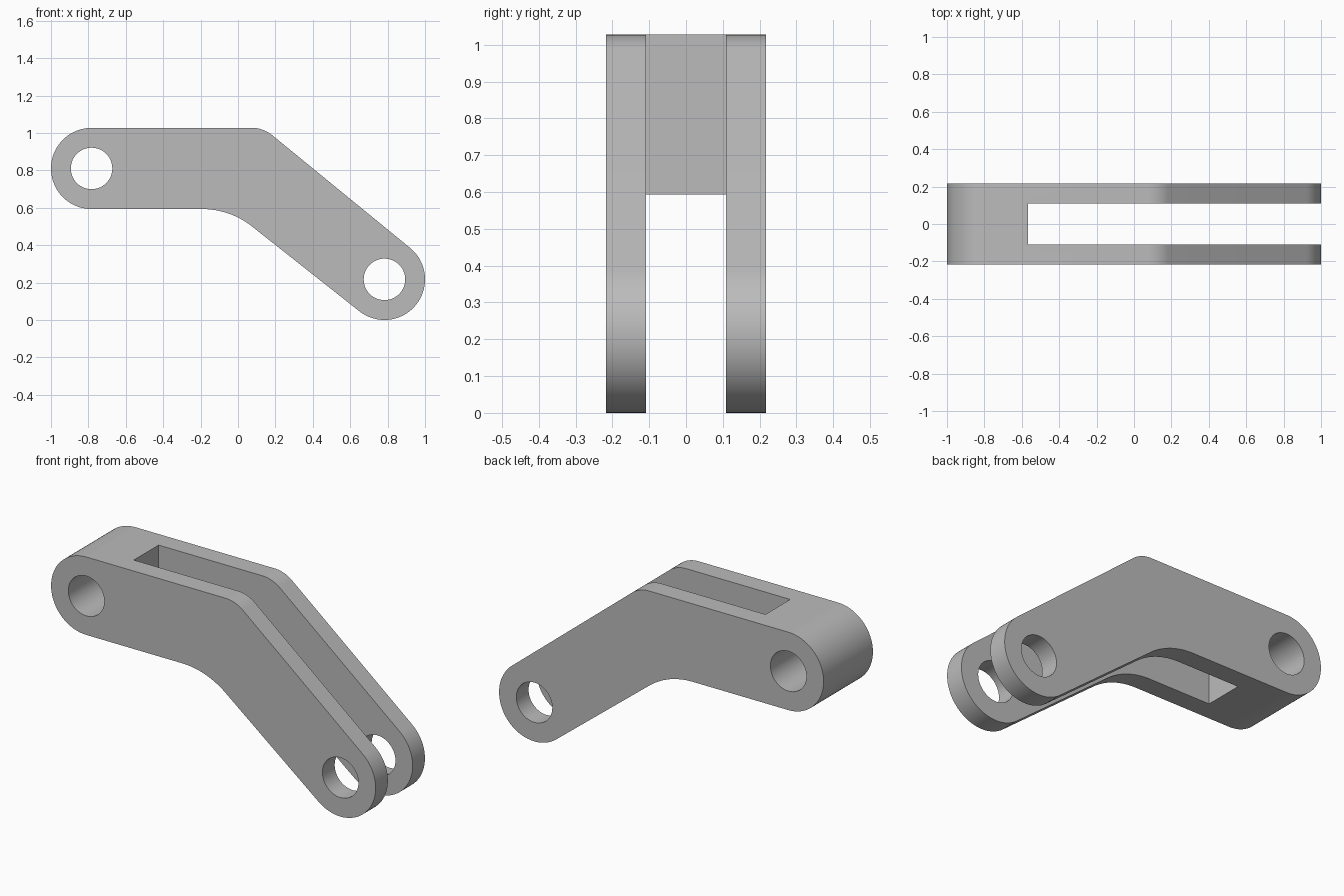
import bpy, bmesh, math
from mathutils import Vector

if "Cube" in bpy.data.objects:
    bpy.data.objects.remove(bpy.data.objects["Cube"])

R, HOLE, HALF_W, SLOT_W = 0.217, 0.111, 0.217, 0.218
UPPER, LOWER = Vector((-0.783, 0.81)), Vector((0.783, 0.217))
TOP, UNDER = UPPER.y + R, UPPER.y - R

grey = bpy.data.materials.new("plain_grey")
grey.use_nodes = True
colour = (0.5, 0.5, 0.5, 1)
grey.diffuse_color = colour
grey.node_tree.nodes["Principled BSDF"].inputs["Base Color"].default_value = colour


def arc(centre, radius, start, end, steps):
    angles = [start + (end - start) * i / steps for i in range(steps + 1)]
    return [(centre[0] + radius * math.cos(a), centre[1] + radius * math.sin(a)) for a in angles]


def slope(corner, side):
    """Downward angle of the line from a bend corner tangent to the lower eye."""
    d = LOWER - Vector(corner)
    return -math.atan2(d.y, d.x) - side * math.asin(R / d.length)


def prism(name, outline, half):
    """Extrude an x-z outline along y."""
    bm = bmesh.new()
    face = bm.faces.new([bm.verts.new((x, -half, z)) for x, z in outline])
    out = bmesh.ops.extrude_face_region(bm, geom=[face])
    moved = [v for v in out["geom"] if isinstance(v, bmesh.types.BMVert)]
    bmesh.ops.translate(bm, verts=moved, vec=(0, 2 * half, 0))
    bmesh.ops.recalc_face_normals(bm, faces=bm.faces)
    mesh = bpy.data.meshes.new(name)
    bm.to_mesh(mesh)
    bm.free()
    mesh.materials.append(grey)
    obj = bpy.data.objects.new(name, mesh)
    bpy.context.collection.objects.link(obj)
    return obj


# Bent lever outline: two round ends joined by filleted bends
top_x, under_x, top_r, under_r = 0.135, -0.043, 0.17, 0.43
a_top, a_under = slope((top_x, TOP), 1), slope((under_x, UNDER), -1)
quarter = math.pi / 2
outline = arc(UPPER, R, quarter, 3 * quarter, 40)
outline += arc((under_x - under_r * math.tan(a_under / 2), UNDER - under_r),
               under_r, quarter, quarter - a_under, 16)
outline += arc(LOWER, R, 3 * quarter - a_under, 5 * quarter - a_top, 40)
outline += arc((top_x - top_r * math.tan(a_top / 2), TOP - top_r),
               top_r, quarter - a_top, quarter, 12)
lever = prism("forked_lever", outline, HALF_W)

# Fork slot and pin holes
slot_x = UPPER.x + R
cutters = [prism("slot_cutter", [(slot_x, -1), (2, -1), (2, 2), (slot_x, 2)], SLOT_W / 2)]
for label, centre in (("upper", UPPER), ("lower", LOWER)):
    cutters.append(prism(label + "_hole_cutter", arc(centre, HOLE, 0, 4 * quarter, 48)[:-1], 1))

bpy.ops.object.select_all(action="DESELECT")
lever.select_set(True)
bpy.context.view_layer.objects.active = lever
for cutter in cutters:
    cutter.hide_render = True
    mod = lever.modifiers.new(cutter.name, "BOOLEAN")
    mod.operation, mod.solver, mod.object = "DIFFERENCE", "EXACT", cutter
    bpy.ops.object.modifier_apply(modifier=mod.name)
    bpy.data.objects.remove(cutter)

bpy.ops.object.shade_smooth_by_angle(angle=math.radians(30))
